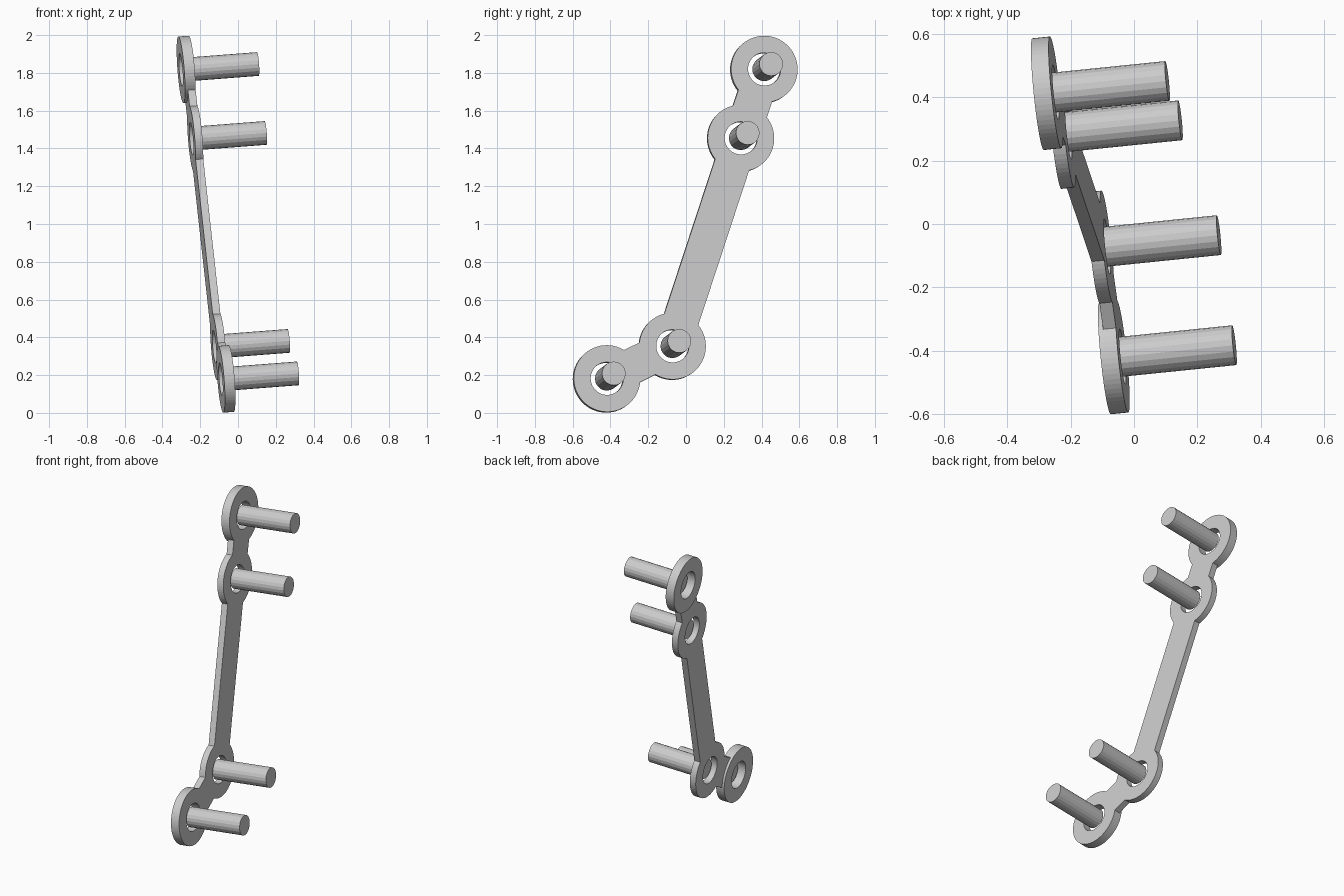
import bpy
from mathutils import Matrix, Vector

cube = bpy.data.objects.get("Cube")
if cube:
    bpy.data.objects.remove(cube, do_unlink=True)

# The plate lies in one tilted plane: x = OFFSET - SLOPE_Y * y - SLOPE_Z * z
SLOPE_Y, SLOPE_Z, OFFSET = 0.102, 0.077, -0.0645
NORMAL = Vector((1, SLOPE_Y, SLOPE_Z)).normalized()
RING_R, HOLE_R, PIN_R = 0.177, 0.087, 0.063
THIN, THICK = 0.041, 0.056
LINK_WIDTH, PIN_LENGTH = 0.19, 0.355


def on_plane(y, z):
    return Vector((OFFSET - SLOPE_Y * y - SLOPE_Z * z, y, z))


centres = [on_plane(0.415, 1.82), on_plane(0.291, 1.455),
           on_plane(-0.071, 0.354), on_plane(-0.418, 0.182)]


def frame(origin, along):
    """Matrix with local z on the plate normal and local x along the plate."""
    x = (along - NORMAL * along.dot(NORMAL)).normalized()
    y = NORMAL.cross(x)
    m = Matrix((x, y, NORMAL)).transposed().to_4x4()
    m.translation = origin
    return m


def disc(name, centre, radius, low, high, sides):
    bpy.ops.mesh.primitive_cylinder_add(vertices=sides, radius=radius, depth=high - low)
    ob = bpy.context.object
    ob.name = name
    ob.matrix_world = frame(centre + NORMAL * (low + high) / 2, Vector((0, 0, 1)))
    return ob


def link(name, a, b):
    bpy.ops.mesh.primitive_cube_add(size=1)
    ob = bpy.context.object
    ob.name = name
    ob.data.transform(Matrix.Diagonal(((b - a).length, LINK_WIDTH, THIN, 1)))
    ob.matrix_world = frame((a + b) / 2 - NORMAL * THIN / 2, b - a)
    return ob


def combine(target, other, operation):
    bpy.context.view_layer.update()
    mod = target.modifiers.new("combine", "BOOLEAN")
    mod.operation, mod.solver, mod.object = operation, "EXACT", other
    bpy.context.view_layer.objects.active = target
    bpy.ops.object.modifier_apply(modifier=mod.name)
    bpy.data.objects.remove(other, do_unlink=True)


# Plate: bars joining the four rings; the end rings are thicker at the back
plate = link("plate", centres[1], centres[2])
for i, j in ((0, 1), (2, 3)):
    combine(plate, link("short_link", centres[i], centres[j]), "UNION")
for c, depth in zip(centres, (THICK, THIN, THIN, THICK)):
    combine(plate, disc("ring", c, RING_R, -depth, 0, 64), "UNION")

# Screw holes
for c in centres:
    combine(plate, disc("hole_cutter", c, HOLE_R, -0.2, 0.2, 48), "DIFFERENCE")

# Pins standing out of the holes
for name, c in zip(("top_pin", "upper_pin", "lower_pin", "bottom_pin"), centres):
    disc(name, c, PIN_R, -0.015, PIN_LENGTH, 20)
